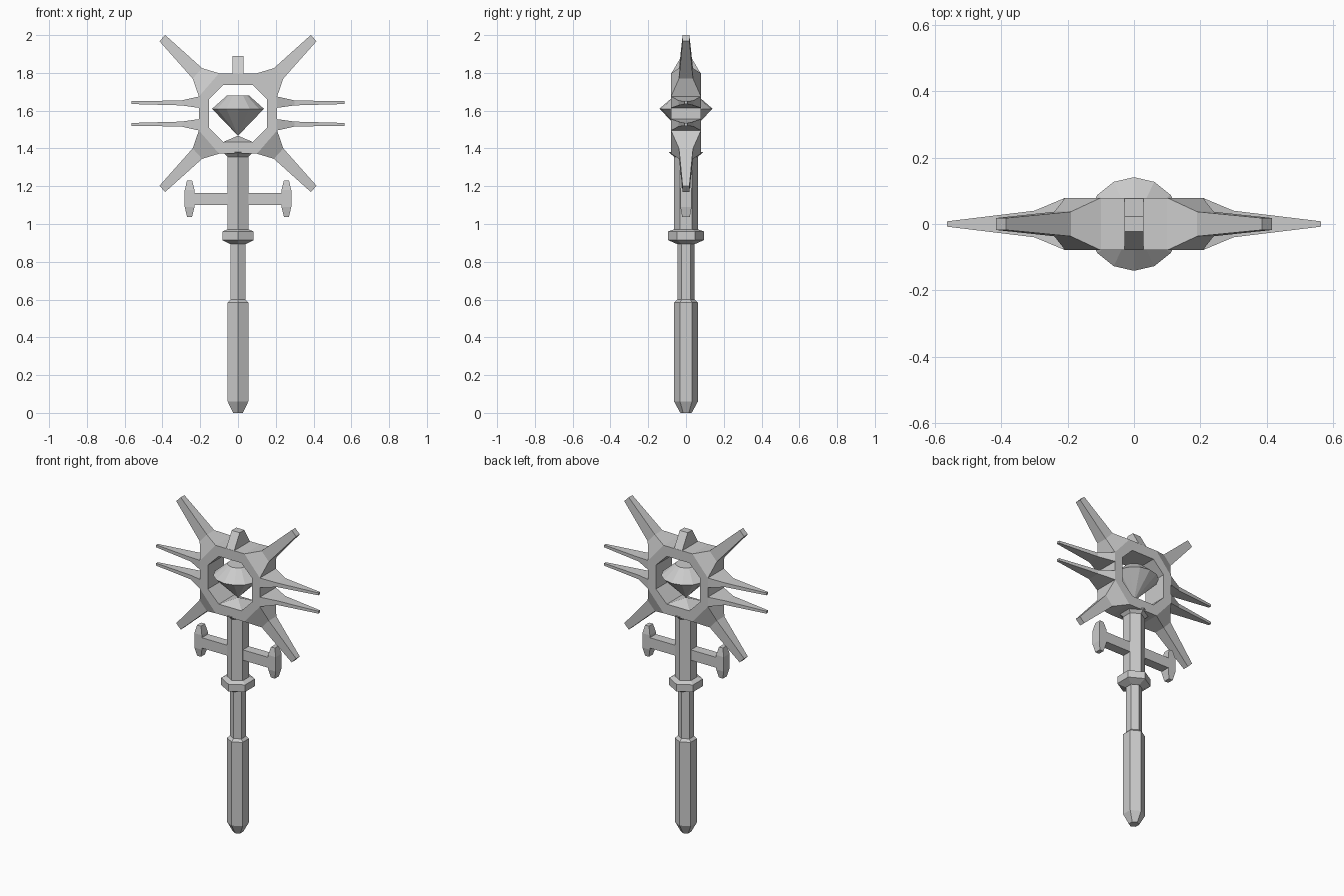
import bpy, bmesh, math

cube = bpy.data.objects.get("Cube")
if cube:
    bpy.data.objects.remove(cube, do_unlink=True)

metal = bpy.data.materials.new("plain_grey")
metal.use_nodes = True
metal.diffuse_color = (0.6, 0.6, 0.6, 1)
metal.node_tree.nodes["Principled BSDF"].inputs["Base Color"].default_value = (0.6, 0.6, 0.6, 1)

MID = 1.585  # height of the head's centre


def loft(name, loops, cap=True, closed=False):
    """Skin equal-length point loops into a flat-shaded object."""
    bm = bmesh.new()
    rings = [[bm.verts.new(p) for p in loop] for loop in loops]
    pairs = list(zip(rings, rings[1:]))
    if closed:
        pairs.append((rings[-1], rings[0]))
    n = len(rings[0])
    for a, b in pairs:
        for i in range(n):
            j = (i + 1) % n
            bm.faces.new((a[i], a[j], b[j], b[i]))
    if cap:
        bm.faces.new(rings[0])
        bm.faces.new(rings[-1])
    bmesh.ops.remove_doubles(bm, verts=bm.verts, dist=1e-5)
    bmesh.ops.recalc_face_normals(bm, faces=bm.faces)
    mesh = bpy.data.meshes.new(name)
    bm.to_mesh(mesh)
    bm.free()
    mesh.materials.append(metal)
    obj = bpy.data.objects.new(name, mesh)
    bpy.context.scene.collection.objects.link(obj)
    return obj


def turned(name, profile, sides):
    """Stack of polygons from (radius, height) pairs, one corner at the front."""
    loops = []
    for r, z in profile:
        angles = [2 * math.pi * i / sides for i in range(sides)]
        loops.append([(r * math.sin(a), -r * math.cos(a), z) for a in angles])
    return loft(name, loops)


def box_loop(x0, x1, y, z):
    return [(x0, -y, z), (x1, -y, z), (x1, y, z), (x0, y, z)]


def slab_loop(a, b, y, sx, sz):
    """Cross-section between two (x, height above centre) points, y deep each way."""
    (ax, az), (bx, bz) = a, b
    return [(sx * ax, -y, MID + sz * az), (sx * bx, -y, MID + sz * bz),
            (sx * bx, y, MID + sz * bz), (sx * ax, y, MID + sz * az)]


# Handle
turned("grip", [(0.03, 0), (0.063, 0.06), (0.063, 0.585), (0.046, 0.6)], 6)
turned("lower_shaft", [(0.046, 0.59), (0.046, 0.91)], 6)
turned("collar", [(0.05, 0.895), (0.096, 0.915), (0.096, 0.96), (0.063, 0.972)], 6)
turned("upper_shaft", [(0.063, 0.965), (0.063, 1.355), (0.09, 1.38)], 6)

# Crossbar with flared ends
for side, s in (("left", 1), ("right", -1)):
    loft(side + "_crossbar", [
        [(s * x, -0.03, 1.1), (s * x, 0.03, 1.1), (s * x, 0.03, 1.165), (s * x, -0.03, 1.165)]
        for x in (0.03, 0.24)])
    loft(side + "_crossbar_end", [
        box_loop(s * 0.243, s * 0.27, 0.02, 1.038),
        box_loop(s * 0.23, s * 0.282, 0.03, 1.09),
        box_loop(s * 0.23, s * 0.282, 0.03, 1.18),
        box_loop(s * 0.243, s * 0.27, 0.02, 1.23)])


# Octagonal ring
def octagon(w, h, cw, ch, y):
    pts = [(cw, h), (w, ch), (w, -ch), (cw, -h), (-cw, -h), (-w, -ch), (-w, ch), (-cw, h)]
    return [(x, y, MID + z) for x, z in pts]


outer = (0.207, 0.213, 0.1, 0.09)
inner = (0.153, 0.15, 0.078, 0.075)
loft("ring", [octagon(*outer, -0.079), octagon(*outer, 0.079),
              octagon(*inner, 0.079), octagon(*inner, -0.079)], cap=False, closed=True)

# Diagonal and horizontal spikes, mirrored into four quarters
for side, sx in (("left", 1), ("right", -1)):
    for level, sz in (("upper", 1), ("lower", -1)):
        tag = level + "_" + side
        loft(tag + "_diagonal_spike", [
            slab_loop((0.1, 0.213), (0.207, 0.09), 0.079, sx, sz),
            slab_loop((0.19, 0.24), (0.24, 0.185), 0.037, sx, sz),
            slab_loop((0.385, 0.415), (0.416, 0.383), 0.018, sx, sz)])
        loft(tag + "_side_spike", [
            slab_loop((0.207, 0.09), (0.207, 0.03), 0.079, sx, sz),
            slab_loop((0.3, 0.069), (0.3, 0.043), 0.04, sx, sz),
            slab_loop((0.563, 0.065), (0.563, 0.05), 0.008, sx, sz)])

# Top fin, gem and gem seat
loft("top_fin", [box_loop(-0.028, 0.028, 0.079, 1.795),
                 box_loop(-0.028, 0.028, 0.023, 1.89)])
loft("gem_seat", [box_loop(-0.08, 0.08, 0.079, 1.433),
                  box_loop(-0.002, 0.002, 0.002, 1.467)])
turned("gem", [(0.001, 1.468), (0.141, 1.61), (0.06, 1.68)], 14)
